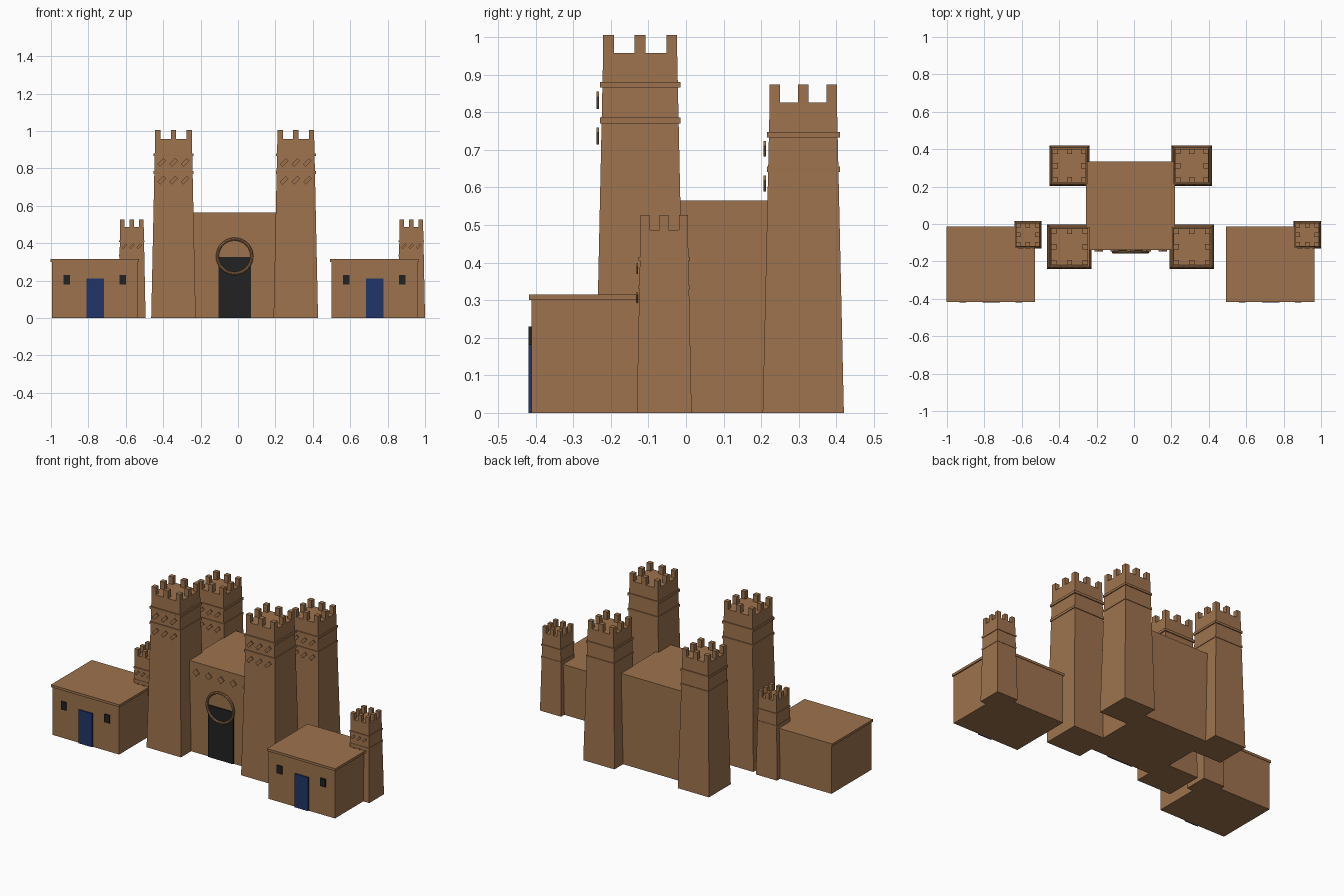
import bpy, bmesh
from math import pi, radians
from mathutils import Matrix

if "Cube" in bpy.data.objects:
    bpy.data.objects.remove(bpy.data.objects["Cube"], do_unlink=True)


def material(name, rgb):
    m = bpy.data.materials.new(name)
    m.use_nodes = True
    m.diffuse_color = (*rgb, 1)
    m.node_tree.nodes["Principled BSDF"].inputs["Base Color"].default_value = (*rgb, 1)
    return m


SAND = material("sandstone brown", (0.34, 0.17, 0.075))
DARK = material("opening black", (0.016, 0.016, 0.016))
BLUE = material("door blue", (0.016, 0.036, 0.14))


def finish(name, bm, mat):
    bmesh.ops.recalc_face_normals(bm, faces=bm.faces[:])
    mesh = bpy.data.meshes.new(name)
    bm.to_mesh(mesh)
    bm.free()
    mesh.materials.append(mat)
    obj = bpy.data.objects.new(name, mesh)
    bpy.context.collection.objects.link(obj)
    return obj


def add_box(bm, center, size, tilt=0, taper=1):
    """Box turned by tilt about the y axis, its top scaled by taper."""
    verts = bmesh.ops.create_cube(bm, size=1)["verts"]
    for v in verts:
        if v.co.z > 0:
            v.co.x *= taper
            v.co.y *= taper
    bmesh.ops.transform(bm, verts=verts, matrix=Matrix.Translation(center)
                        @ Matrix.Rotation(tilt, 4, "Y") @ Matrix.Diagonal((*size, 1)))


def box(name, center, size, mat=SAND):
    bm = bmesh.new()
    add_box(bm, center, size)
    return finish(name, bm, mat)


def tower(name, x, y, base, top, deck, height, bands, merlon):
    """Tapered tower; base and top are half widths, bands are centre heights."""
    bm = bmesh.new()
    add_box(bm, (x, y, deck / 2), (2 * base, 2 * base, deck), taper=top / base)
    finish(name + "_shaft", bm, SAND)

    # Battlements: corners and middle of each side
    bm = bmesh.new()
    reach = top - merlon / 2
    for i in (-1, 0, 1):
        for j in (-1, 0, 1):
            if i or j:
                add_box(bm, (x + i * reach, y + j * reach, (deck + height) / 2),
                        (merlon, merlon, height - deck))
    finish(name + "_battlements", bm, SAND)

    # Projecting bands
    bm = bmesh.new()
    band = top * 1.085
    for z in bands:
        add_box(bm, (x, y, z), (2 * band, 2 * band, top * 0.155))
    finish(name + "_bands", bm, SAND)

    # Slanted plates below each band, standing just proud of the front
    bm = bmesh.new()
    for z in bands:
        for i in (-1, 0, 1):
            add_box(bm, (x + i * top * 0.63, y - top * 1.145, z - top * 0.42),
                    (top * 0.46, top * 0.06, top * 0.2), tilt=-pi / 4)
    finish(name + "_slanted_plates", bm, SAND)


MID = -0.018

# Main hall
box("main_hall", (MID, 0.0975, 0.2825), (0.475, 0.475, 0.565))
bm = bmesh.new()
for i in range(-2, 3):
    add_box(bm, (MID + i * 0.0855, -0.143, 0.502), (0.032, 0.008, 0.032), tilt=pi / 4)
finish("hall_diamonds", bm, SAND)

# Gate and the ring over it
box("gate", (MID, -0.143, 0.1625), (0.175, 0.009, 0.325), DARK)
bpy.ops.mesh.primitive_torus_add(major_radius=0.092, minor_radius=0.008,
                                 major_segments=32, minor_segments=8,
                                 location=(MID, -0.15, 0.33), rotation=(pi / 2, 0, 0))
ring = bpy.context.object
ring.name = "gate_ring"
ring.data.materials.append(SAND)
bpy.ops.object.shade_smooth_by_angle(angle=radians(30))

for side, s in (("right", -1), ("left", 1)):
    # Four large towers
    tower("front_tower_" + side, MID + s * 0.327, -0.122, 0.119, 0.0985,
          0.958, 1.005, (0.873, 0.778), 0.029)
    tower("back_tower_" + side, MID + s * 0.327, 0.312, 0.108, 0.0895,
          0.826, 0.873, (0.74, 0.648), 0.028)

    # Side house with its own small tower
    hx = MID + s * 0.747
    box("house_walls_" + side, (hx, -0.214, 0.15), (0.46, 0.394, 0.30))
    box("house_roof_" + side, (hx, -0.216, 0.3075), (0.474, 0.404, 0.015))
    box("house_door_" + side, (hx + 0.002, -0.4145, 0.105), (0.094, 0.009, 0.21), BLUE)
    for where, w in (("right", -1), ("left", 1)):
        box("house_window_" + side + "_" + where, (hx + w * 0.15, -0.4145, 0.205),
            (0.035, 0.009, 0.05), DARK)
    tower("small_tower_" + side, hx + 0.198, -0.058, 0.073, 0.063,
          0.487, 0.527, (0.41, 0.334), 0.024)
